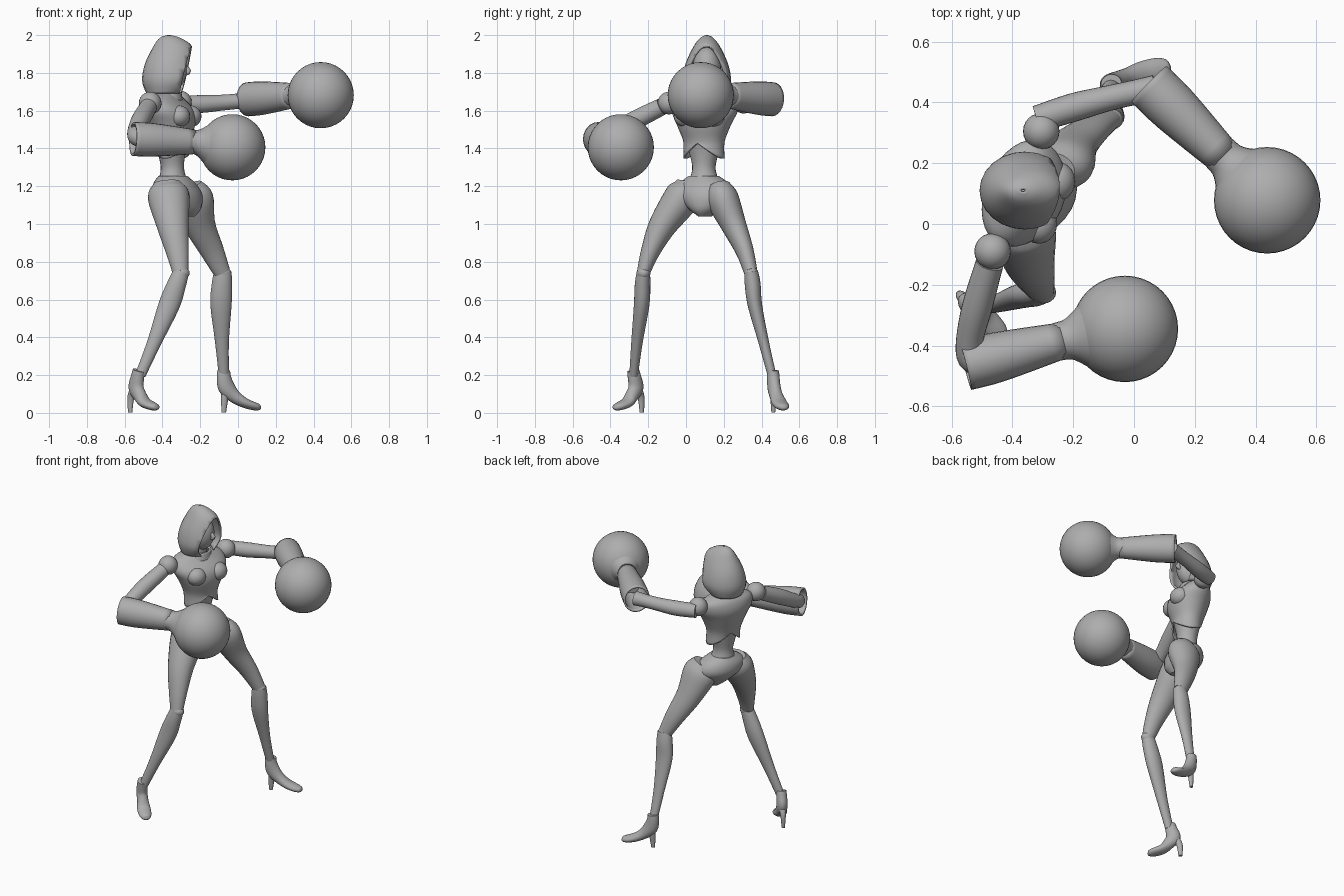
import bpy, bmesh, math
from mathutils import Vector

if "Cube" in bpy.data.objects:
    bpy.data.objects.remove(bpy.data.objects["Cube"])

grey = bpy.data.materials.new("plain grey")
grey.use_nodes = True
colour = (0.42, 0.42, 0.42, 1)
grey.diffuse_color = colour
grey.node_tree.nodes["Principled BSDF"].inputs["Base Color"].default_value = colour
UP = Vector((0, 0, 1))


def finish(bm, name, thick=0):
    """Turn a bmesh into a smooth grey object, optionally with wall thickness."""
    bmesh.ops.recalc_face_normals(bm, faces=bm.faces)
    mesh = bpy.data.meshes.new(name)
    bm.to_mesh(mesh)
    bm.free()
    mesh.materials.append(grey)
    ob = bpy.data.objects.new(name, mesh)
    bpy.context.collection.objects.link(ob)
    bpy.ops.object.select_all(action='DESELECT')
    ob.select_set(True)
    bpy.context.view_layer.objects.active = ob
    bpy.ops.object.shade_smooth_by_angle(angle=math.radians(40))
    if thick:
        mod = ob.modifiers.new("wall", 'SOLIDIFY')
        mod.thickness = thick
    return ob


def spline(pts, steps):
    """Smooth path through points that also carry radii."""
    pts = [Vector(p if len(p) == 5 else (*p, p[3])) for p in pts]
    out = []
    for i in range(len(pts) - 1):
        p0, p1, p2 = pts[max(i - 1, 0)], pts[i], pts[i + 1]
        p3 = pts[min(i + 2, len(pts) - 1)]
        for s in range(steps):
            t = s / steps
            out.append(p1 + ((p2 - p0) * t + (p0 * 2 - p1 * 5 + p2 * 4 - p3) * t * t
                             + (p1 * 3 - p0 - p2 * 3 + p3) * t ** 3) / 2)
    return out + [pts[-1]]


def loft(pts, side=(0, 1, 0), flat=False, cap=True, steps=4, sides=24):
    """Elliptical rings: first radius lies along side, second across it."""
    bm = bmesh.new()
    path = spline(pts, steps)
    rings = []
    for i, p in enumerate(path):
        tangent = path[min(i + 1, len(path) - 1)] - path[max(i - 1, 0)]
        t = UP if flat else Vector(tangent[:3]).normalized()
        b = t.cross(Vector(side)).normalized()
        n = b.cross(t)
        c = Vector(p[:3])
        rings.append([bm.verts.new(c + n * p[3] * math.cos(a) + b * p[4] * math.sin(a))
                      for a in (math.tau * k / sides for k in range(sides))])
    for r, q in zip(rings, rings[1:]):
        for k in range(sides):
            j = (k + 1) % sides
            bm.faces.new((r[k], r[j], q[j], q[k]))
    if cap:
        bm.faces.new(rings[0])
        bm.faces.new(rings[-1])
    return bm


def ball(name, centre, size, segments=32):
    bm = bmesh.new()
    bmesh.ops.create_uvsphere(bm, u_segments=segments, v_segments=segments // 2, radius=1)
    bmesh.ops.scale(bm, vec=Vector(size), verts=bm.verts)
    bmesh.ops.translate(bm, vec=Vector(centre), verts=bm.verts)
    return finish(bm, name)


chest_side, hip_side = (.39, .92, 0), (.47, .88, 0)

# Hood, sliced open at the face
bm = loft([(-.385, .11, 1.69, .105, .1), (-.36, .11, 1.76, .128, .148),
           (-.355, .11, 1.85, .112, .137), (-.345, .11, 1.94, .07, .103),
           (-.36, .11, 1.985, .035, .055), (-.365, .11, 2.0, .006, .008)],
          flat=True, cap=False)
bmesh.ops.bisect_plane(bm, geom=bm.verts[:] + bm.edges[:] + bm.faces[:],
                       plane_co=(-.245, .11, 1.94), plane_no=(.26, -.02, -.06),
                       clear_outer=True)
finish(bm, "hood", .012)

# Face and neck
ball("face", (-.355, .11, 1.82), (.085, .075, .115))
finish(loft([(-.3, .11, 1.85, .008), (-.262, .108, 1.81, .014), (-.29, .11, 1.795, .012)]), "nose")
finish(loft([(-.38, .11, 1.62, .07), (-.375, .11, 1.69, .05), (-.365, .11, 1.77, .047)]), "neck")
finish(loft([(-.375, .11, 1.65, .1, .085), (-.37, .11, 1.7, .075, .07)], flat=True,
            cap=False), "collar", .012)

# Bodice with a notched lower hem
bm = loft([(-.345, .095, 1.38, .112, .09), (-.35, .095, 1.44, .113, .094),
           (-.352, .095, 1.53, .15, .122), (-.365, .1, 1.6, .183, .125),
           (-.385, .11, 1.66, .165, .09), (-.38, .11, 1.695, .08, .06)],
          chest_side, flat=True, cap=False, sides=32)
for v in bm.verts:
    if v.co.z < 1.43:
        across = abs((v.co - Vector((-.345, .095, v.co.z))).dot(Vector(chest_side)))
        v.co.z += (.05 - across * .75) * (1.43 - v.co.z) / .05
finish(bm, "bodice", .01)
for s, sign in (("left", 1), ("right", -1)):
    ball(s + "_bust", (-.283 + sign * .03, .07 + sign * .07, 1.57), (.06, .065, .058), 20)

# Waist, belt line and pelvis
finish(loft([(-.345, .095, 1.22, .085, .078), (-.347, .095, 1.29, .062, .062),
             (-.35, .095, 1.36, .075, .068), (-.35, .095, 1.46, .11, .088)],
            hip_side, flat=True), "waist")
finish(loft([(-.275, .1, 1.04, .03, .05), (-.285, .1, 1.08, .085, .09),
             (-.315, .1, 1.15, .155, .118), (-.335, .095, 1.21, .145, .105),
             (-.345, .095, 1.255, .08, .075)], hip_side, flat=True), "pelvis")

# Legs: thigh, knee and shin paths for each side
legs = {
    "left": ([(-.265, .175, 1.2, .06, .075), (-.24, .195, 1.13, .085, .11), (-.2, .255, .99, .066, .082),
              (-.138, .31, .86, .048, .063), (-.085, .343, .745, .036, .045)],
             [(-.08, .345, .75, .036, .046), (-.085, .353, .68, .042, .054),
              (-.09, .365, .57, .038, .056), (-.085, .41, .38, .028, .037),
              (-.075, .455, .2, .023, .027)],
             (-.08, .345, .74), (-.075, .462), (.2, .06), 0),
    "right": ([(-.375, .01, 1.22, .06, .07), (-.368, -.015, 1.15, .095, .11), (-.345, -.125, .99, .074, .084),
               (-.32, -.19, .85, .05, .06), (-.305, -.225, .745, .035, .042)],
              [(-.3, -.225, .75, .035, .042), (-.325, -.23, .68, .041, .05),
               (-.365, -.235, .57, .041, .056), (-.445, -.26, .37, .03, .037),
               (-.517, -.277, .2, .023, .028)],
              (-.3, -.225, .74), (-.525, -.28), (.13, -.13), .065),
}
for s, (thigh, shin, knee, ankle, heading, back) in legs.items():
    finish(loft(thigh), s + "_thigh")
    finish(loft(shin), s + "_shin")
    ball(s + "_knee", knee, (.044, .037, .035), 20)

    # High-heeled shoe
    ahead = Vector((*heading, 0)).normalized()
    across = UP.cross(ahead)
    base = Vector((*ankle, 0))

    def at(u, z, *radii):
        return (*(base + ahead * (u - back) + UP * z), *radii)

    finish(loft([at(back, .225, .03, .034), at(back * .85, .19, .033, .038),
                 at(.015 + back * .45, .135, .034, .045), at(.055 + back * .3, .09, .035, .036),
                 at(.11, .055, .042, .027), at(.165, .036, .038, .022),
                 at(.195, .03, .024, .016), at(.203, .03, .006, .005)], across), s + "_shoe")
    finish(loft([at(.015 + back * .3, .13, .024), at(.005, .08, .017, .02),
                 at(0, .002, .01, .012)], across), s + "_heel")

# Arms: upper arm path, shoulder, glove cuff, wrist and round fist for each side
arms = {
    "left": ((-.305, .305, 1.645), [(-.32, .345, 1.635, .044), (-.2, .383, 1.635, .047),
             (-.09, .412, 1.642, .042), (.0, .432, 1.65, .041), (.07, .445, 1.655, .045)],
             (.05, .46, 1.66), (.295, .22, 1.68), (.438, .078, 1.682)),
    "right": ((-.465, -.09, 1.64), [(-.475, -.13, 1.62, .046), (-.515, -.27, 1.55, .05),
              (-.54, -.38, 1.49, .045), (-.535, -.44, 1.46, .046), (-.5, -.455, 1.45, .045)],
              (-.555, -.465, 1.45), (-.235, -.383, 1.435), (-.03, -.345, 1.406)),
}
for s, (shoulder, arm, cuff, wrist, fist) in arms.items():
    ball(s + "_shoulder", shoulder, (.06, .06, .06), 24)
    finish(loft(arm, (0, 0, 1)), s + "_upper_arm")
    c, w, f = Vector(cuff), Vector(wrist), Vector(fist)
    mid = c.lerp(w, .35)
    finish(loft([(*c, .09, .083), (*mid, .088, .082), (*w, .066, .06)], (0, 0, 1), cap=False),
           s + "_glove_cuff", .012)
    finish(loft([(*w.lerp(c, .5), .05), (*w.lerp(c, .08), .062), (*w.lerp(f, .12), .07),
                 (*w.lerp(f, .4), .115)], (0, 0, 1)), s + "_glove_wrist")
    ball(s + "_glove_fist", fist, (.175, .175, .175), 40)
